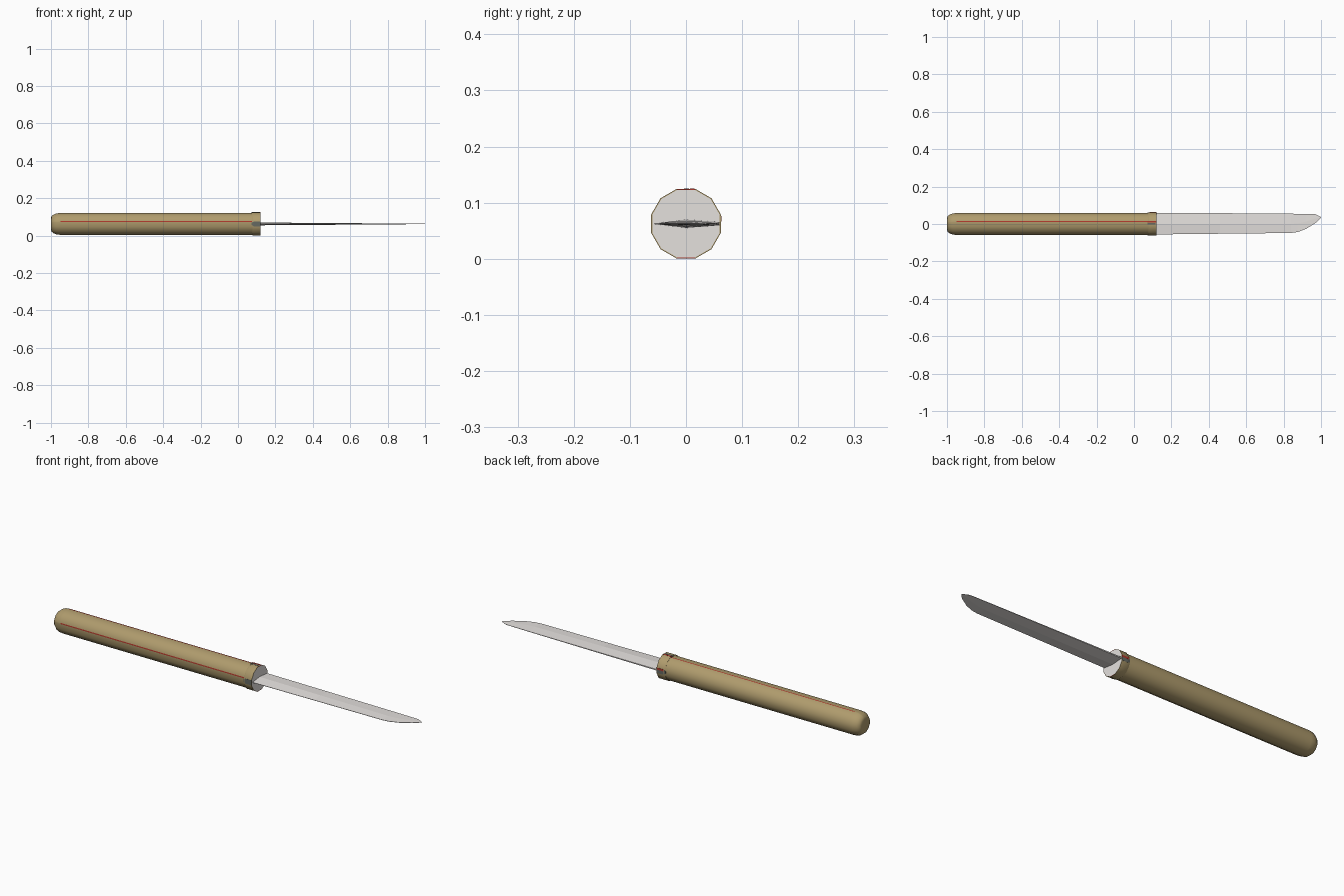
import bpy, bmesh, math

if "Cube" in bpy.data.objects:
    bpy.data.objects.remove(bpy.data.objects["Cube"])

ZC = 0.0625   # height of the long axis
SIDES = 12


def material(name, rgb):
    m = bpy.data.materials.new(name)
    m.diffuse_color = (*rgb, 1)
    m.use_nodes = True
    m.node_tree.nodes["Principled BSDF"].inputs["Base Color"].default_value = m.diffuse_color
    return m


BAMBOO = material("tan wood", (0.43, 0.33, 0.153))
STEEL = material("pale steel", (0.78, 0.75, 0.73))
DARK = material("dark grey", (0.13, 0.14, 0.12))
RED = material("red", (0.42, 0.04, 0.025))


def make(name, verts, faces, *mats):
    me = bpy.data.meshes.new(name)
    me.from_pydata(verts, [], faces)
    bm = bmesh.new()
    bm.from_mesh(me)
    bmesh.ops.recalc_face_normals(bm, faces=bm.faces)
    bm.to_mesh(me)
    bm.free()
    for m in mats:
        me.materials.append(m)
    ob = bpy.data.objects.new(name, me)
    bpy.context.collection.objects.link(ob)
    return ob


def smooth(ob, angle):
    bpy.ops.object.select_all(action='DESELECT')
    ob.select_set(True)
    bpy.context.view_layer.objects.active = ob
    bpy.ops.object.shade_smooth_by_angle(angle=math.radians(angle))


def loft(name, rings, *mats):
    """Skin a list of equal-sized closed rings and cap both ends."""
    n = len(rings[0])
    verts = [p for r in rings for p in r]
    faces = [(i * n + k, i * n + (k + 1) % n, (i + 1) * n + (k + 1) % n, (i + 1) * n + k)
             for i in range(len(rings) - 1) for k in range(n)]
    faces += [tuple(range(n)), tuple(range(len(verts) - n, len(verts)))]
    return make(name, verts, faces, *mats)


# Twelve-sided section with flats facing the axes
SECTION = [(math.cos(2 * math.pi * (k + 0.5) / SIDES), math.sin(2 * math.pi * (k + 0.5) / SIDES))
           for k in range(SIDES)]


def lathe(name, profile, section, *mats):
    return loft(name, [[(x, r * c, ZC + r * s) for c, s in section] for x, r in profile], *mats)


def box(name, x0, x1, y0, y1, z0, z1, mat):
    return loft(name, [[(x, y0, z0), (x, y1, z0), (x, y1, z1), (x, y0, z1)]
                       for x in (x0, x1)], mat)


# Handle with a rounded butt; narrow strips beside two edges become red inlays
R = 0.0605
A, STRIP = math.cos(math.pi / 12), 0.16
section = SECTION[:3] + [(STRIP, A)] + SECTION[3:6] + [(-A, STRIP)] + SECTION[6:]
butt = [(-0.95 - 0.05 * math.cos(t), R - 0.028 + 0.028 * math.sin(t))
        for t in [math.radians(a) for a in (0, 22, 45, 67, 90)]]
handle = lathe("handle", butt + [(0.09, R)], section, BAMBOO, RED)
for p in handle.data.polygons:
    c, up = p.center, p.center.z - ZC
    top = up > 0.95 * A * R and STRIP * R < c.y < 0.0157
    front = c.y < -0.95 * A * R and STRIP * R < up < 0.0157
    if c.x > -0.9 and (top or front):
        p.material_index = 1
smooth(handle, 40)

# Collar: wooden wall, pale end face, thin rim with red on top and bottom
C = 0.0642
collar = lathe("collar", [(0.075, 0.061), (0.08, C), (0.12, C), (0.12, C - 0.002)],
               SECTION, BAMBOO, STEEL, RED)
for p in collar.data.polygons:
    if p.normal.x > 0.9:
        if len(p.vertices) > 4:
            p.material_index = 1
        elif abs(p.center.z - ZC) > 0.058:
            p.material_index = 2
smooth(collar, 40)

# Blade: outline stations (x, cutting edge, ridge, spine), thinning to the tip
stations = [(0.10, -0.056, 0.0, 0.060), (0.46, -0.052, 0.0, 0.058),
            (0.84, -0.048, 0.0, 0.055), (0.875, -0.043, 0.003, 0.0545),
            (0.92, -0.026, 0.013, 0.054), (0.968, 0.004, 0.029, 0.053),
            (0.985, 0.018, 0.033, 0.045), (1.0, 0.034, 0.0355, 0.037)]
rings = []
for x, y0, ym, y1 in stations:
    h = 0.0075 * (1 - 0.85 * (x - 0.1) / 0.9)
    e = 0.0008
    s = h * 0.4
    rings.append([(x, y0, ZC - e), (x, ym, ZC - h), (x, y1, ZC - s),
                  (x, y1, ZC + s), (x, ym, ZC + h), (x, y0, ZC + e)])
loft("blade", rings, STEEL)

# Dark blade seat showing through both sides of the collar
for name, s in (("front_blade_seat", -1), ("back_blade_seat", 1)):
    loft(name, [[(x, s * 0.05, ZC - h), (x, s * y, ZC - h),
                 (x, s * y, ZC + h), (x, s * 0.05, ZC + h)]
                for x, y, h in ((0.072, 0.0605, 0.006), (0.085, 0.0626, 0.013),
                                (0.119, 0.0626, 0.013))], DARK)

# Small red and dark marks on the collar
box("back_red_mark", 0.082, 0.119, 0.05, 0.0629, ZC + 0.004, ZC + 0.014, RED)
box("top_red_mark", 0.072, 0.119, 0.007, 0.0155, ZC + 0.056, ZC + 0.0625, RED)
box("top_dark_mark", 0.072, 0.115, -0.004, 0.005, ZC + 0.056, ZC + 0.0625, DARK)
